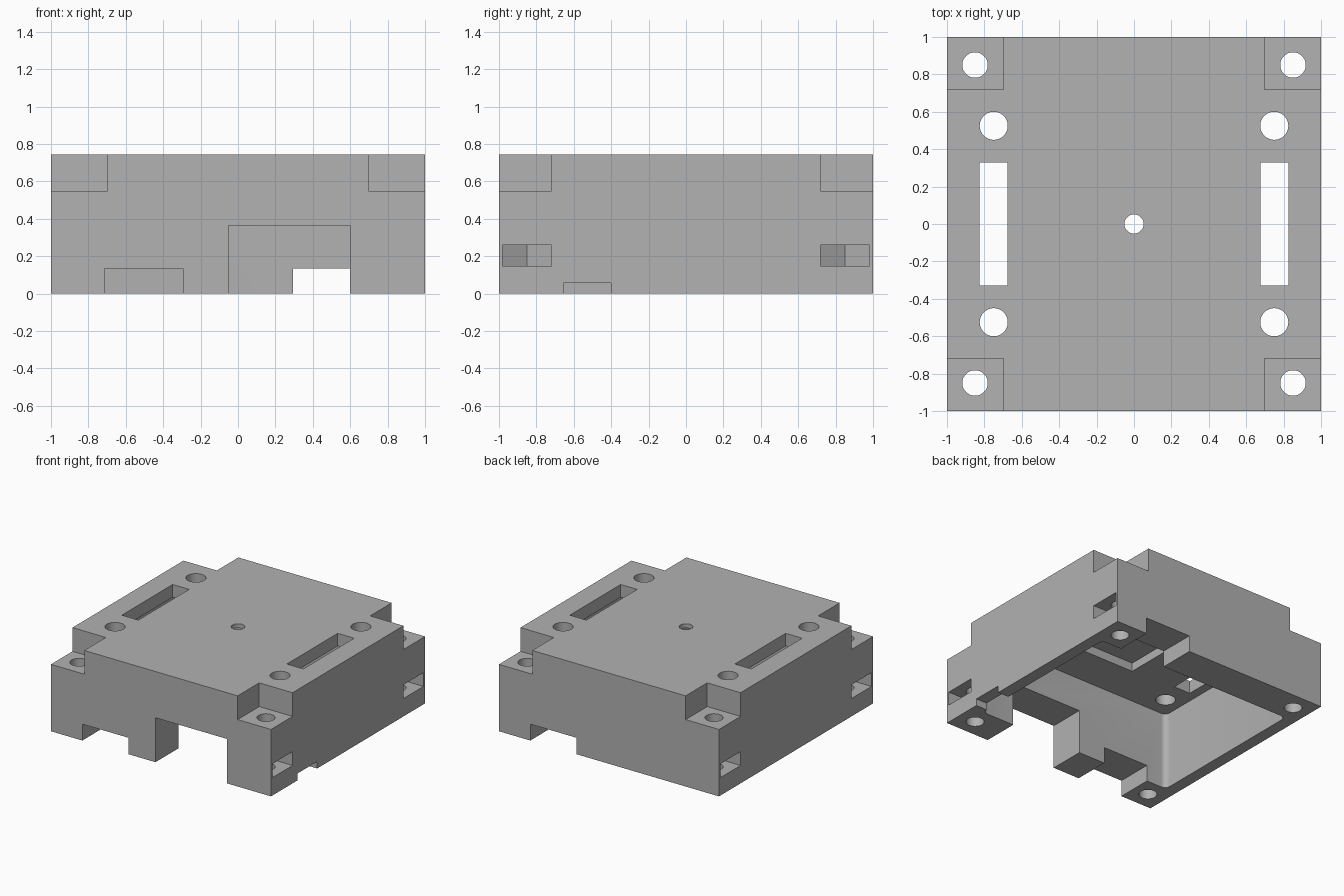
import bpy, bmesh, math

if "Cube" in bpy.data.objects:
    bpy.data.objects.remove(bpy.data.objects["Cube"])

H = 0.745          # overall height
CEIL = 0.64        # underside of the top plate

grey = bpy.data.materials.new("plain grey")
grey.diffuse_color = (0.445, 0.445, 0.445, 1)
grey.use_nodes = True
grey.node_tree.nodes["Principled BSDF"].inputs["Base Color"].default_value = grey.diffuse_color


def prism(name, pts, z0, z1):
    """Extrude a counter-clockwise outline from z0 to z1."""
    bm = bmesh.new()
    lo = [bm.verts.new((x, y, z0)) for x, y in pts]
    hi = [bm.verts.new((x, y, z1)) for x, y in pts]
    bm.faces.new(lo[::-1])
    bm.faces.new(hi)
    n = len(pts)
    for i in range(n):
        j = (i + 1) % n
        bm.faces.new((lo[i], lo[j], hi[j], hi[i]))
    bmesh.ops.recalc_face_normals(bm, faces=bm.faces)
    me = bpy.data.meshes.new(name)
    bm.to_mesh(me)
    bm.free()
    me.materials.append(grey)
    ob = bpy.data.objects.new(name, me)
    bpy.context.collection.objects.link(ob)
    return ob


def box(name, x0, x1, y0, y1, z0, z1):
    x0, x1 = sorted((x0, x1))
    y0, y1 = sorted((y0, y1))
    return prism(name, [(x0, y0), (x1, y0), (x1, y1), (x0, y1)], z0, z1)


def arc(cx, cy, r, a0, a1, n):
    return [(cx + r * math.cos(a0 + (a1 - a0) * i / n),
             cy + r * math.sin(a0 + (a1 - a0) * i / n)) for i in range(n + 1)]


def hole(name, x, y, r):
    return prism(name, arc(x, y, r, 0, 2 * math.pi, 48)[:-1], -0.1, 1)


housing = box("housing", -1, 1, -1, 1, 0, H)
cutters = []

# Hollow underside with rounded inner corners
r, outline = 0.045, []
for k, (sx, sy) in enumerate([(1, 1), (-1, 1), (-1, -1), (1, -1)]):
    outline += arc(sx * (0.9 - r), sy * (0.7 - r), r, k * math.pi / 2, (k + 1) * math.pi / 2, 8)
cutters.append(prism("cavity", outline, -0.1, CEIL))
# Shallow recess in the ceiling
cutters.append(box("ceiling_recess", -0.28, 0.28, -0.355, 0.355, 0.5, CEIL + 0.07))

# Cable openings in the lower edge of the walls
cutters += [
    box("front_small_opening", -0.715, -0.295, -1.1, -0.6, -0.1, 0.135),
    box("front_large_opening", -0.05, 0.6, -1.1, -0.6, -0.1, 0.365),
    box("back_opening", 0.295, 0.715, 0.6, 1.1, -0.1, 0.135),
    box("side_opening", 0.85, 1.1, -0.655, -0.4, -0.1, 0.057),
]

# Corner steps, screw holes, nut slots, and plate holes
for sx in (-1, 1):
    for sy in (-1, 1):
        cutters.append(box("corner_step", sx * 0.697, sx * 1.1, sy * 0.72, sy * 1.1, 0.55, 1))
        cutters.append(hole("corner_hole", sx * 0.85, sy * 0.85, 0.068))
        cutters.append(hole("plate_hole", sx * 0.75, sy * 0.525, 0.075))
        cutters.append(prism("nut_slot", [(sx * x, sy * 0.85 + y) for x, y in
                       [(1.1, -0.13), (1.1, 0.13), (0.775, 0.13), (0.70, 0), (0.775, -0.13)]],
                       0.147, 0.26))
    cutters.append(box("plate_slot", sx * 0.675, sx * 0.825, -0.33, 0.33, -0.1, 1))
cutters.append(hole("centre_hole", 0, 0, 0.051))

# Cut everything out of the housing
bpy.context.view_layer.objects.active = housing
for c in cutters:
    m = housing.modifiers.new(c.name, 'BOOLEAN')
    m.operation, m.solver, m.object = 'DIFFERENCE', 'EXACT', c
    bpy.ops.object.modifier_apply(modifier=m.name)
    bpy.data.objects.remove(c)

bpy.ops.object.select_all(action='DESELECT')
housing.select_set(True)
bpy.ops.object.shade_smooth_by_angle(angle=math.radians(30))
